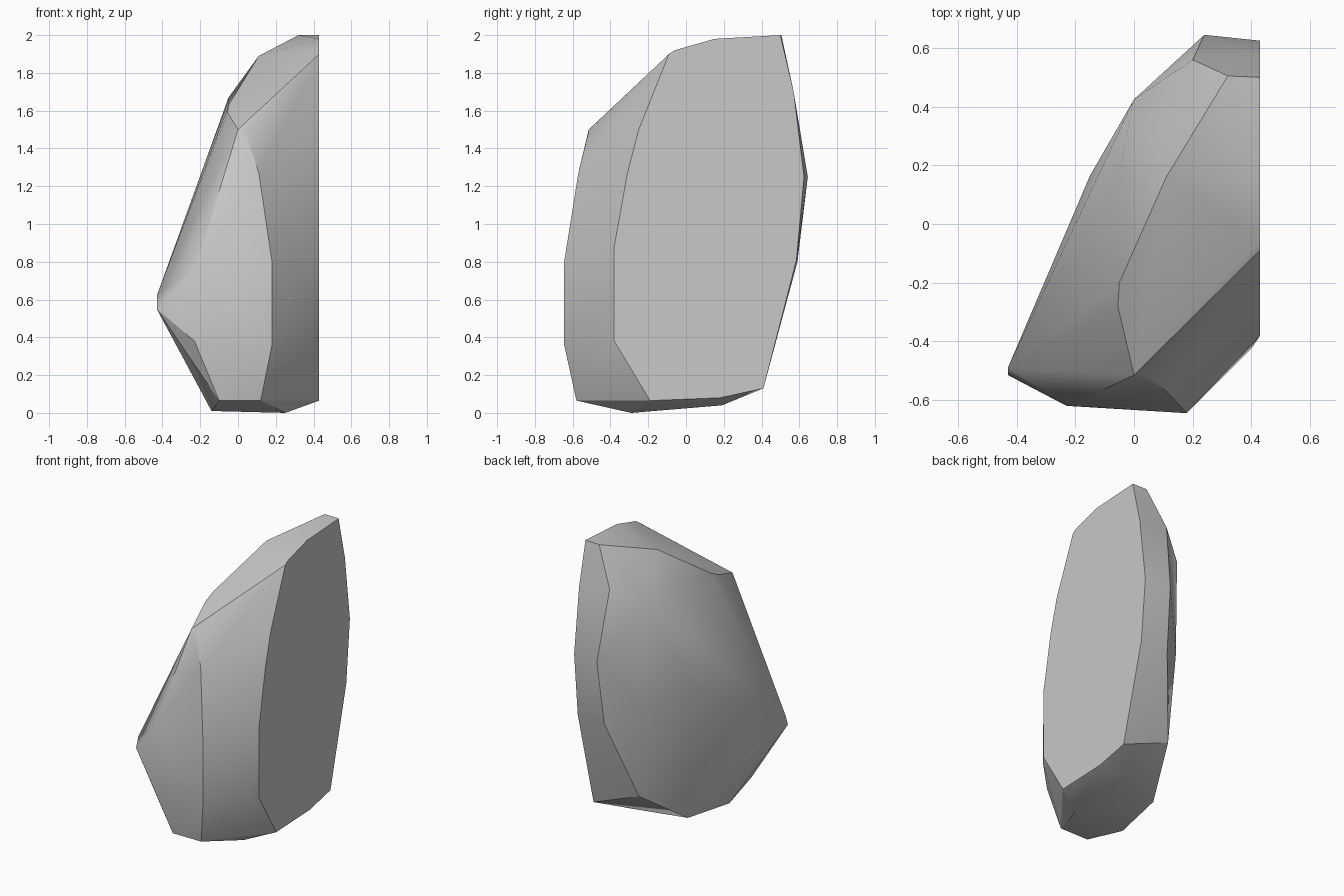
import bpy, bmesh, math

cube = bpy.data.objects.get("Cube")
if cube:
    bpy.data.objects.remove(cube, do_unlink=True)

# Stone colour
stone = bpy.data.materials.new("stone_grey")
stone.use_nodes = True
grey = (0.58, 0.58, 0.58, 1)
stone.diffuse_color = grey
stone.node_tree.nodes["Principled BSDF"].inputs["Base Color"].default_value = grey

# Outline (y, z) of the flat cut side at x = 0.43
cut_side = [(-0.09, 1.90), (-0.25, 1.50), (-0.31, 1.27), (-0.38, 0.88), (-0.38, 0.38),
            (-0.19, 0.065), (0.18, 0.08), (0.41, 0.13), (0.52, 0.55), (0.585, 0.81),
            (0.625, 1.25), (0.57, 1.70), (0.50, 2.0), (0.15, 1.98), (-0.06, 1.92)]
corners = [(0.43, y, z) for y, z in cut_side]

# Front facet and the small chamfer beside the cut side
corners += [(0, -0.515, 1.5), (0.04, -0.515, 1.49), (0.11, -0.57, 1.27), (0.18, -0.645, 0.8),
            (0.18, -0.645, 0.36), (0.12, -0.58, 0.065), (-0.10, -0.58, 0.065),
            (-0.23, -0.62, 0.38), (-0.22, -0.62, 0.78), (0.40, -0.425, 0.38)]
# Left point
corners += [(-0.43, -0.49, 0.62), (-0.43, -0.515, 0.55)]
# Upper ridge and shoulder
corners += [(0.32, 0.505, 2.0), (0.11, 0.16, 1.89), (-0.055, -0.28, 1.59),
            (-0.05, -0.20, 1.63), (-0.05, 0.18, 1.67), (0, 0.425, 1.62), (0.2, 0.56, 1.74)]
# Back edge and left flank
corners += [(0.24, 0.645, 1.25), (0.22, 0.59, 0.8), (-0.15, 0.165, 1.0),
            (0.02, 0.445, 1.22), (0.03, 0.45, 0.92), (0.07, 0.42, 0.45), (0.07, 0.42, 0.27)]
# Underside
corners += [(-0.14, -0.28, 0.01), (0.25, -0.29, 0), (-0.08, 0.095, 0.035), (0.27, 0.19, 0.04)]

# Wrap the corners in a hull and merge nearly flat facets
bm = bmesh.new()
for c in corners:
    bm.verts.new(c)
hull = bmesh.ops.convex_hull(bm, input=bm.verts)
inner = {g for g in hull["geom_interior"] + hull["geom_unused"] if isinstance(g, bmesh.types.BMVert)}
bmesh.ops.delete(bm, geom=list(inner), context='VERTS')
bmesh.ops.dissolve_limit(bm, angle_limit=math.radians(3), verts=bm.verts, edges=bm.edges)
bmesh.ops.recalc_face_normals(bm, faces=bm.faces)
mesh = bpy.data.meshes.new("rock")
bm.to_mesh(mesh)
bm.free()
mesh.materials.append(stone)

rock = bpy.data.objects.new("rock", mesh)
bpy.context.collection.objects.link(rock)
bpy.ops.object.select_all(action='DESELECT')
rock.select_set(True)
bpy.context.view_layer.objects.active = rock
bpy.ops.object.shade_smooth_by_angle(angle=math.radians(27))
